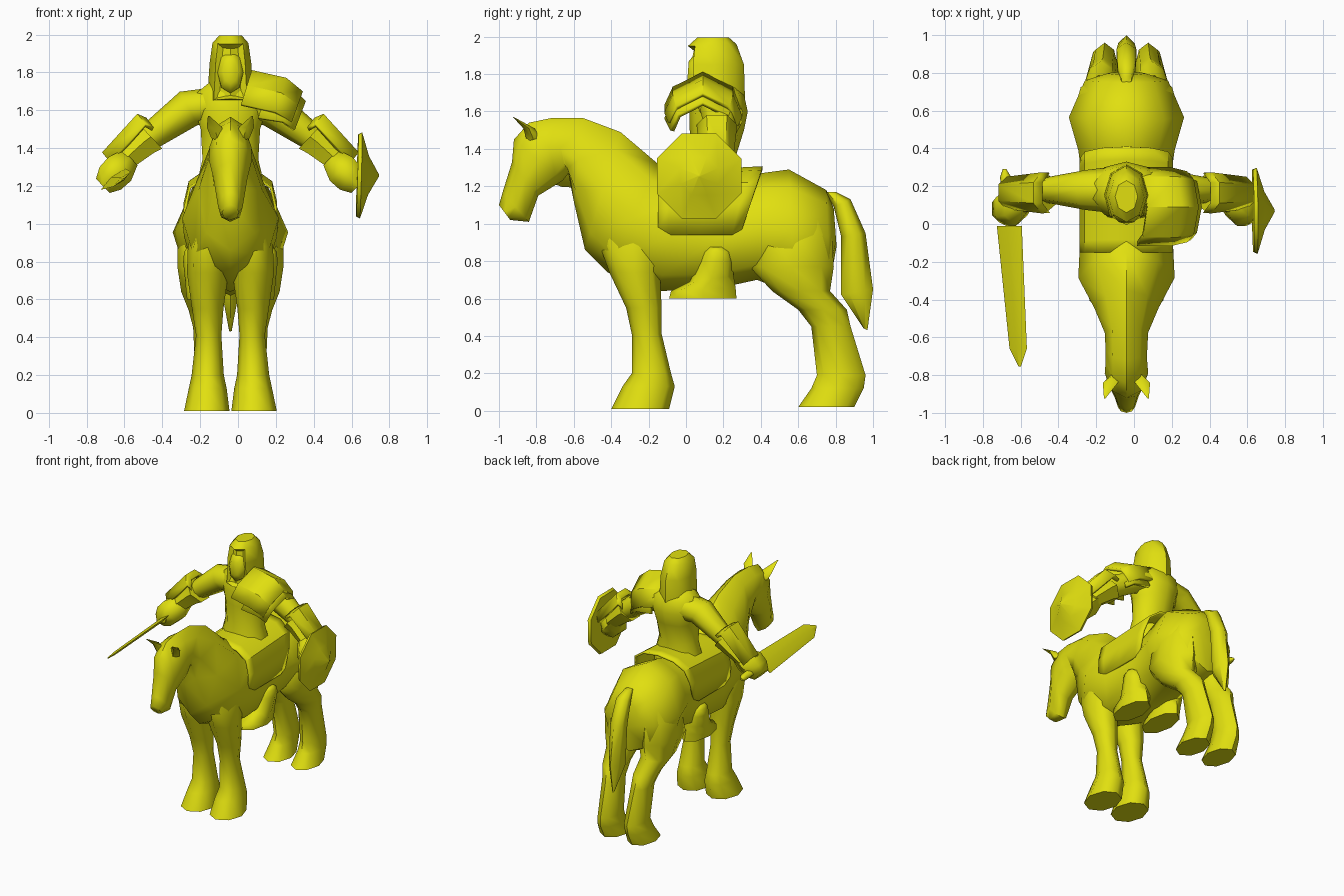
import bpy
import bmesh
from math import cos, sin, pi, radians
from mathutils import Vector

AXIS = -0.04  # x position of the shared centre plane of horse and rider
SIDES = ((1, "left"), (-1, "right"))

if "Cube" in bpy.data.objects:
    bpy.data.objects.remove(bpy.data.objects["Cube"], do_unlink=True)

yellow = bpy.data.materials.new("plain yellow")
yellow.use_nodes = True
yellow.diffuse_color = (0.75, 0.74, 0.005, 1)
shader = next(n for n in yellow.node_tree.nodes if n.type == "BSDF_PRINCIPLED")
shader.inputs["Base Color"].default_value = yellow.diffuse_color


def finish(name, bm, smooth):
    """Turn a bmesh into a named, coloured and shaded object."""
    bmesh.ops.recalc_face_normals(bm, faces=bm.faces)
    mesh = bpy.data.meshes.new(name)
    bm.to_mesh(mesh)
    bm.free()
    mesh.materials.append(yellow)
    obj = bpy.data.objects.new(name, mesh)
    bpy.context.collection.objects.link(obj)
    obj.location.x = AXIS
    bpy.ops.object.select_all(action="DESELECT")
    obj.select_set(True)
    bpy.context.view_layer.objects.active = obj
    bpy.ops.object.shade_smooth_by_angle(angle=radians(smooth))
    return obj


def skin(rings, sides=8, taper=0):
    """Skin elliptical rings given as (centre, first radius, second radius)."""
    bm = bmesh.new()
    loops = []
    for centre, u, v in rings:
        loop = []
        for i in range(sides):
            a = 2 * pi * i / sides
            wide = sin(a) * (1 - taper * cos(a))
            loop.append(bm.verts.new(Vector(centre) + Vector(u) * cos(a) + Vector(v) * wide))
        loops.append(loop)
    for low, high in zip(loops, loops[1:]):
        for i in range(sides):
            j = (i + 1) % sides
            bm.faces.new((low[i], low[j], high[j], high[i]))
    bm.faces.new(loops[0])
    bm.faces.new(loops[-1])
    bmesh.ops.recalc_face_normals(bm, faces=bm.faces)
    return bm


def loft(name, rings, sides=8, taper=0, smooth=62):
    return finish(name, skin(rings, sides, taper), smooth)


def span(y1, z1, y2, z2, half_width, x=0):
    """Ring between two profile points, widened along x."""
    a, b = Vector((x, y1, z1)), Vector((x, y2, z2))
    return (a + b) / 2, (b - a) / 2, (half_width, 0, 0)


def sheet(name, rows, thickness):
    """Bent plate through rows of points."""
    bm = bmesh.new()
    grid = [[bm.verts.new(p) for p in row] for row in rows]
    for r, s in zip(grid, grid[1:]):
        for i in range(len(r) - 1):
            bm.faces.new((r[i], r[i + 1], s[i + 1], s[i]))
    obj = finish(name, bm, 30)
    solid = obj.modifiers.new("thickness", "SOLIDIFY")
    solid.thickness = thickness
    solid.offset = 0
    return obj


# Horse head, neck and trunk: upper point, lower point, half width
horse = [
    (-1.0, 1.1, -.94, 1.02, .045), (-.98, 1.17, -.84, 1.01, .065),
    (-.93, 1.33, -.79, 1.15, .09), (-.92, 1.45, -.66, 1.23, .115),
    (-.84, 1.54, -.62, 1.28, .11), (-.72, 1.565, -.62, 1.25, .11),
    (-.55, 1.565, -.6, 1.12, .115), (-.35, 1.49, -.54, .86, .17),
    (-.15, 1.32, -.42, .74, .255), (0, 1.22, -.15, .64, .245),
    (.2, 1.2, .15, .65, .225), (.4, 1.27, .38, .7, .255),
    (.55, 1.29, .58, .62, .305), (.75, 1.18, .77, .68, .22),
    (.79, 1.08, .805, .88, .1),
]
loft("horse_body", [span(*r) for r in horse], 8, -.1)

# Legs: front y, back y, height, half width, distance from the centre plane
front_leg = [(-.4, -.09, .01, .12, .125), (-.34, -.06, .13, .1, .12),
             (-.29, -.08, .2, .085, .12), (-.29, -.13, .41, .067, .115),
             (-.32, -.13, .55, .083, .12), (-.41, -.14, .74, .11, .12),
             (-.46, -.1, .88, .105, .12), (-.46, -.12, 1.08, .06, .1)]
hind_leg = [(.6, .9, .02, .1, .12), (.67, .95, .12, .08, .12),
            (.7, .96, .19, .07, .115), (.67, .88, .45, .072, .125),
            (.6, .86, .54, .085, .135), (.46, .77, .64, .11, .15),
            (.34, .79, .77, .135, .145), (.4, .78, .94, .13, .15),
            (.48, .72, 1.1, .06, .13)]
for s, side in SIDES:
    for part, rows in (("front_leg", front_leg), ("hind_leg", hind_leg)):
        loft(f"{side}_{part}", [span(f, z, b, z, w, s * x) for f, b, z, w, x in rows])
    # Ear
    loft(f"{side}_ear", [span(-.85, 1.44, -.78, 1.46, .035, s * .065),
                         span(-.87, 1.51, -.81, 1.51, .04, s * .085),
                         span(-.925, 1.57, -.92, 1.57, .004, s * .115)], 4)
    # Rider's boot, hanging beside the belly
    loft(f"{side}_boot", [span(-.09, .6, .27, .6, .095, s * .135),
                          span(-.08, .64, .265, .66, .095, s * .14),
                          span(.02, .69, .255, .72, .095, s * .145),
                          span(.07, .8, .255, .8, .085, s * .165),
                          span(.09, .85, .24, .85, .06, s * .185),
                          span(.12, .875, .2, .875, .04, s * .19)])

# Tail
loft("tail", [span(.74, 1.17, .8, 1.17, .03), span(.79, 1.09, .88, 1.13, .055),
              span(.83, .93, .96, .95, .06), span(.83, .62, 1.0, .65, .05),
              span(.95, .44, .97, .43, .008)], 6)

# Saddle blanket, with a rear edge that slopes back towards the top
half = [(.235, .94), (.24, 1.08), (.215, 1.19), (.13, 1.25)]
arch = half + [(0, 1.27)] + [(-x, z) for x, z in reversed(half)]
rows = []
for t in (0, .12, .5, .88, 1):
    corner = .03 if t in (0, 1) else 0
    row = []
    for x, z in arch:
        rear = .3 + .11 * (z - .94) / .33
        lift = corner if z < 1 else .03 * t
        row.append((x, -.15 + t * (rear + .15), z + lift))
    rows.append(row)
sheet("saddle_blanket", rows, .015)

# Rider's torso and skirt: height, half width, front y, back y
torso = [(1.1, .2, -.02, .3), (1.22, .185, 0, .29), (1.34, .155, .03, .26),
         (1.5, .165, .02, .31), (1.6, .2, .02, .33), (1.69, .19, .04, .31),
         (1.76, .1, .07, .26)]
loft("rider_torso", [span(f, z, b, z, w) for z, w, f, b in torso], 10)

# Hood, with the face opening pressed into its front
hood = skin([span(-.005, 1.66, .31, 1.62, .125), span(-.005, 1.72, .315, 1.68, .12),
             span(-.01, 1.85, .31, 1.85, .11), span(.01, 1.95, .27, 1.96, .095),
             span(.06, 1.995, .23, 1.995, .06)])
opening = [f for f in hood.faces if f.normal.y < -.6 and f.calc_center_median().y < .06
           and f.calc_center_median().z < 1.94]
bmesh.ops.inset_region(hood, faces=opening, thickness=.018, depth=-.03, use_even_offset=True)
finish("hood", hood, 45)
loft("face", [span(.1, 1.68, .1, 1.93, .072), span(.03, 1.69, .05, 1.91, .068),
              span(.005, 1.74, .015, 1.87, .04)])


def limb(x, y, z, depth, radius, s, tilt=.76):
    """Ring square to an arm that slopes down and outward."""
    return (s * x, y, z), (0, depth, 0), (s * radius * sin(tilt), 0, radius * cos(tilt))


for s, side in SIDES:
    # Sleeve, gauntlet cuff, forearm guard and fist
    loft(f"{side}_upper_arm", [limb(.1, .18, 1.62, .12, .1, s, .3),
                               limb(.22, .18, 1.61, .105, .1, s, .5),
                               limb(.41, .18, 1.47, .07, .075, s),
                               limb(.47, .18, 1.42, .06, .06, s)])
    loft(f"{side}_gauntlet", [limb(.42, .165, 1.46, .1, .1, s),
                              limb(.46, .165, 1.43, .095, .09, s),
                              limb(.58, .14, 1.32, .08, .065, s)], 6, 0, 30)
    loft(f"{side}_fist", [limb(.53, .14, 1.35, .08, .065, s),
                          limb(.585, .1, 1.29, .11, .1, s),
                          limb(.635, .09, 1.24, .1, .095, s),
                          limb(.675, .08, 1.2, .07, .06, s)], 6)
    guard = [(.45, 1.55, .1), (.49, 1.57, .1), (.67, 1.37, .075)]
    sheet(f"{side}_forearm_guard",
          [[(s * (x - .04), .165 - d, z - .05), (s * x, .165 - d / 2, z),
            (s * x, .165 + d / 2, z), (s * (x - .04), .165 + d, z - .05)]
           for x, z, d in guard], .025)

# Layered shoulder plate on the left arm only: x, peak z, spread of each row
arc = [(-.115, -.18), (-.07, -.08), (.09, 0), (.25, -.08), (.3, -.2)]
plates = {"upper_shoulder_plate": ((.11, 1.8, .95), (.29, 1.76, .95), (.375, 1.69, .85)),
          "lower_shoulder_plate": ((.2, 1.73, .95), (.33, 1.7, .9), (.39, 1.64, .8))}
for name, plate in plates.items():
    sheet(name, [[(x + h * .3, .09 + (y - .09) * grow, z + h * grow)
                  for y, h in arc] for x, z, grow in plate], .025)

# Shield: octagonal, flat at the back and peaked outward
turn = pi / 8
shield = [(.67, .235), (.69, .245), (.73, .11), (.785, .006)]
loft("shield", [((x, .07, 1.255), (.02 * r, r * sin(turn), r * cos(turn)),
                 (-.02 * r, r * cos(turn), -r * sin(turn))) for x, r in shield])


# Sword: broad flat blade, rolled inward, with a handle through the right fist
def blade(x, y, half_width, half_thick):
    return ((x, y, 1.235), (-half_thick, 0, half_thick),
            (half_width, 0, half_width * .85))


loft("sword_blade", [blade(-.62, -.01, .066, .01), blade(-.573, -.66, .046, .008),
                     blade(-.565, -.755, .006, .003)], 4, 0, 20)
loft("sword_handle", [blade(-.62, 0, .025, .02), blade(-.64, .25, .022, .02),
                      blade(-.645, .29, .008, .006)], 6)
